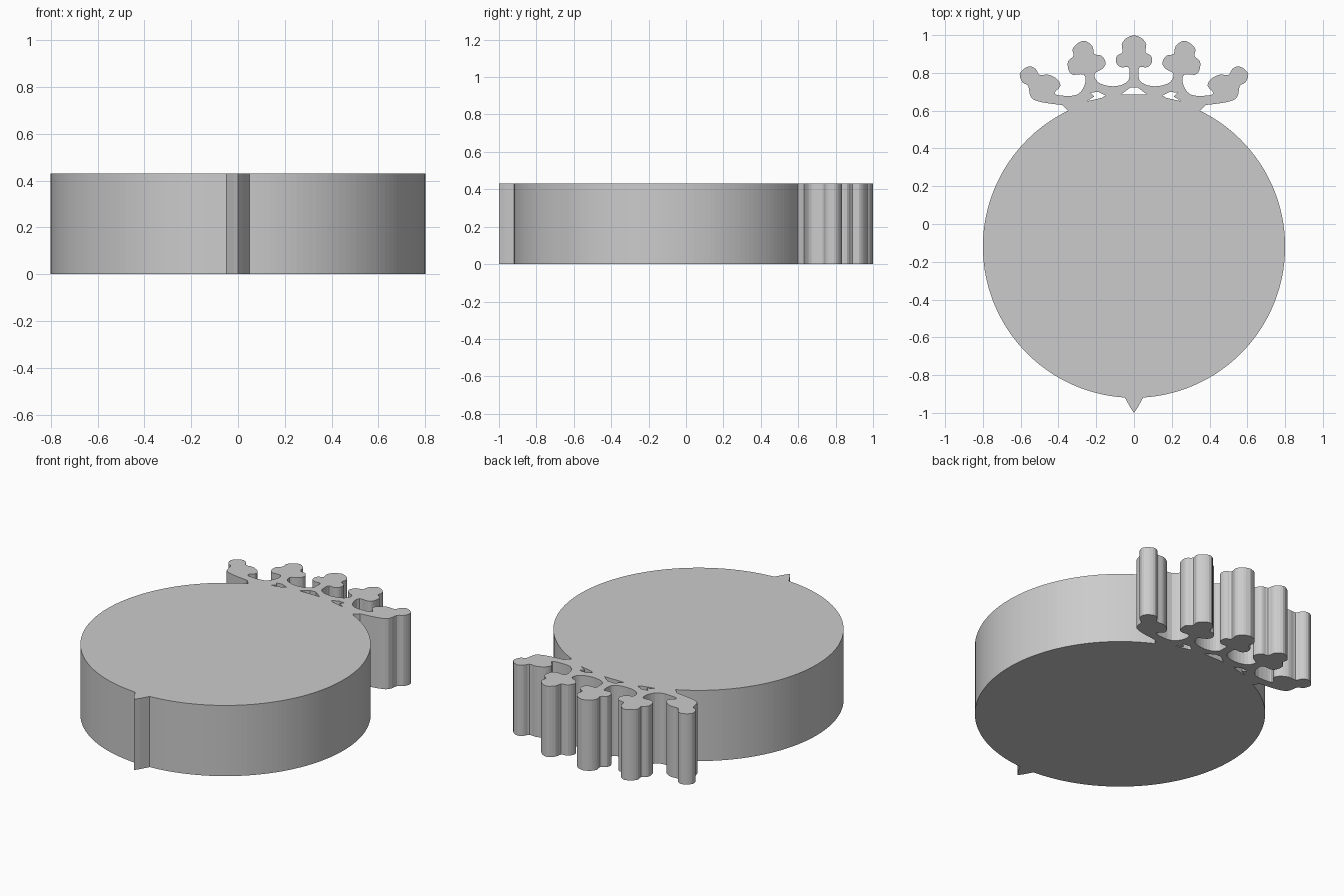
import bpy, math
from mathutils import Vector

if "Cube" in bpy.data.objects:
    bpy.data.objects.remove(bpy.data.objects["Cube"])

HEIGHT, RADIUS, CENTRE_Y = 0.43, 0.8, -0.12


def smooth(points, steps=3):
    """Catmull-Rom refinement of an open outline."""
    p = [Vector(q) for q in points]
    p = [p[0]] + p + [p[-1]]
    out = []
    for a, b, c, d in zip(p, p[1:], p[2:], p[3:]):
        for i in range(steps):
            t = i / steps
            out.append(0.5 * (2 * b + (c - a) * t + (2 * a - 5 * b + 4 * c - d) * t * t
                              + (3 * b - a - 3 * c + d) * t ** 3))
    return [tuple(v) for v in out] + [tuple(points[-1])]


def mirrored(points):
    return [(-x, y) for x, y in points]


# Right half of the crown, from the centre finial out to the disc
crown = smooth([
    # centre trefoil and stem
    (0, 1.0), (0.04, 0.985), (0.065, 0.95), (0.06, 0.91), (0.09, 0.89),
    (0.095, 0.855), (0.07, 0.83), (0.03, 0.83), (0.025, 0.80), (0.03, 0.76),
    (0.07, 0.735), (0.13, 0.73), (0.19, 0.75), (0.21, 0.795),
    # second trefoil and stem
    (0.17, 0.82), (0.15, 0.85), (0.17, 0.89), (0.21, 0.90), (0.22, 0.94),
    (0.26, 0.97), (0.30, 0.955), (0.325, 0.925), (0.32, 0.89), (0.35, 0.86),
    (0.345, 0.81), (0.32, 0.79), (0.265, 0.79), (0.26, 0.74), (0.30, 0.685),
    # outer leaning trefoil
    (0.39, 0.68), (0.42, 0.695), (0.39, 0.73), (0.405, 0.765), (0.45, 0.79),
    (0.50, 0.79), (0.52, 0.82), (0.55, 0.835), (0.585, 0.82), (0.605, 0.79),
    (0.59, 0.75), (0.56, 0.73), (0.545, 0.67), (0.49, 0.645), (0.38, 0.63),
])

# Round edge of the disc and the small point at the bottom
start, end = math.acos(0.35 / RADIUS), math.radians(-86.5)
arc = [(RADIUS * math.cos(a), CENTRE_Y + RADIUS * math.sin(a))
       for a in (start + (end - start) * i / 72 for i in range(73))]
half = crown + arc + [(0.02, -0.97), (0, -1.0)]
outline = half + mirrored(half[1:-1])[::-1]

# Openings between the crown band and the disc
side_hole = [(0.15, 0.68), (0.19, 0.70), (0.23, 0.695), (0.21, 0.675), (0.25, 0.65), (0.17, 0.668)]
centre_hole = [(-0.07, 0.685), (-0.02, 0.722), (0.02, 0.722), (0.07, 0.685)]

# One filled, extruded profile
curve = bpy.data.curves.new("crowned_disc", 'CURVE')
curve.dimensions = '2D'
curve.fill_mode = 'BOTH'
curve.extrude = HEIGHT / 2
for loop in (outline, centre_hole, side_hole, mirrored(side_hole)):
    spline = curve.splines.new('POLY')
    spline.points.add(len(loop) - 1)
    for point, (x, y) in zip(spline.points, loop):
        point.co = (x, y, 0, 1)
    spline.use_cyclic_u = True

disc = bpy.data.objects.new("crowned_disc", curve)
bpy.context.collection.objects.link(disc)
disc.location.z = HEIGHT / 2
bpy.context.view_layer.objects.active = disc
disc.select_set(True)
bpy.ops.object.convert(target='MESH')
bpy.ops.object.transform_apply(location=True, rotation=False, scale=False)
bpy.ops.object.shade_flat()
